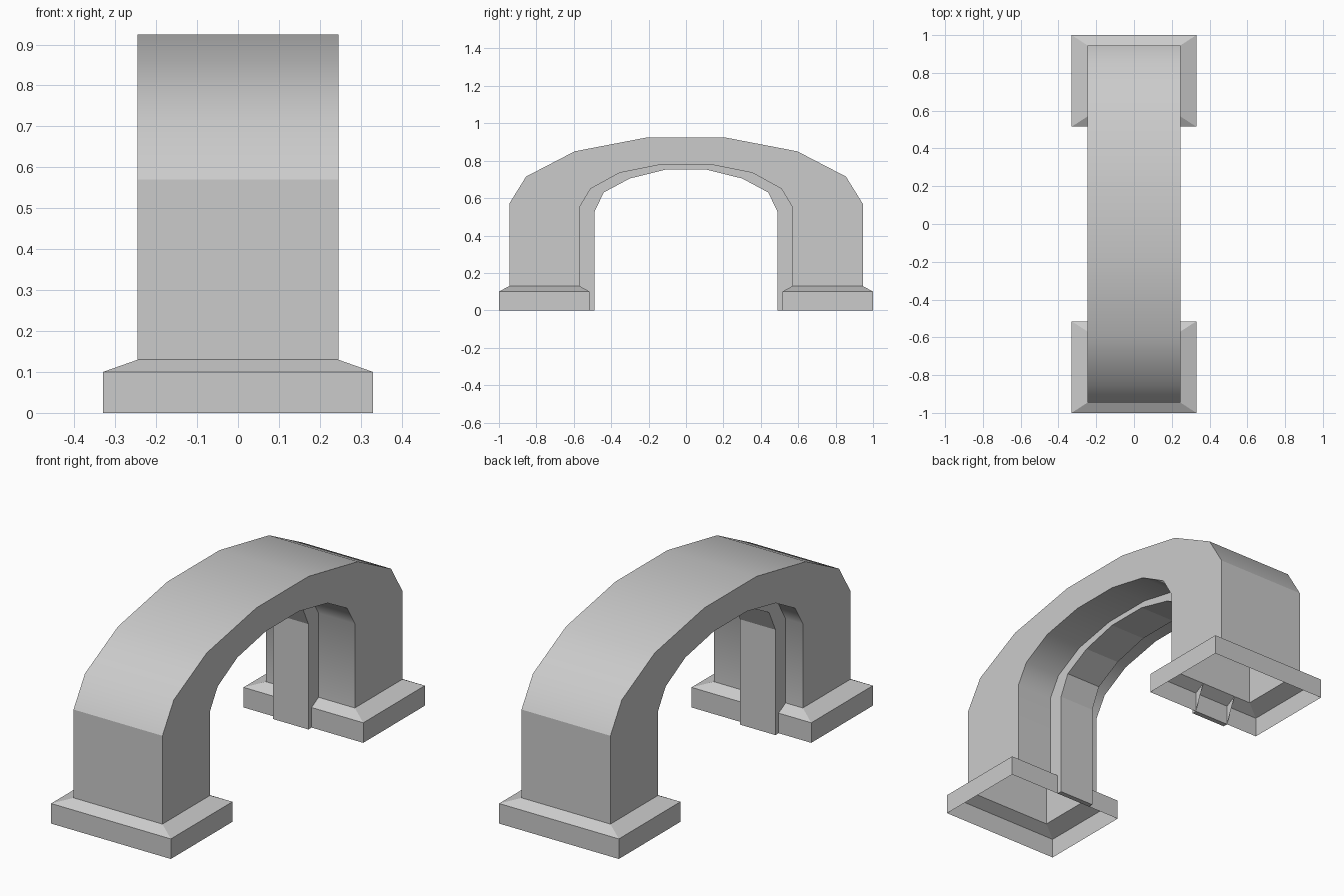
import bpy
import bmesh
from math import radians

cube = bpy.data.objects.get("Cube")
if cube:
    bpy.data.objects.remove(cube)

grey = bpy.data.materials.new("stone grey")
grey.use_nodes = True
colour = (0.6, 0.6, 0.6, 1)
grey.diffuse_color = colour
grey.node_tree.nodes["Principled BSDF"].inputs["Base Color"].default_value = colour

# Half profiles as (y, z), from the ground up to the crown
OUTER = [(0.945, 0.13), (0.945, 0.57), (0.855, 0.715), (0.595, 0.85), (0.205, 0.925)]
INNER = [(0.57, 0.13), (0.57, 0.55), (0.51, 0.65), (0.355, 0.735), (0.13, 0.78)]
RIB = [(0.49, 0), (0.49, 0.13), (0.49, 0.525), (0.44, 0.63), (0.30, 0.705), (0.11, 0.752)]
RIB_BACK = [(0.515, 0)] + INNER


def full(half):
    """Mirror a half profile to make the whole arch."""
    return [(-y, z) for y, z in half] + [(y, z) for y, z in reversed(half)]


def finish(name, bm, smooth=None):
    bmesh.ops.remove_doubles(bm, verts=bm.verts, dist=0.0005)
    mesh = bpy.data.meshes.new(name)
    bm.to_mesh(mesh)
    bm.free()
    mesh.materials.append(grey)
    obj = bpy.data.objects.new(name, mesh)
    bpy.context.collection.objects.link(obj)
    if smooth:
        bpy.ops.object.select_all(action="DESELECT")
        obj.select_set(True)
        bpy.context.view_layer.objects.active = obj
        bpy.ops.object.shade_smooth_by_angle(angle=radians(smooth))
    return obj


def band(name, top, under, x0, x1, show_top, smooth=None):
    """Sweep a strip between two profiles; its ends stay open."""
    bm = bmesh.new()

    def row(points, x):
        return [bm.verts.new((x, y, z)) for y, z in full(points)]

    ta, tb, ua, ub = row(top, x0), row(top, x1), row(under, x0), row(under, x1)
    pairs = [(ua, ub), (ta, ua), (ub, tb)]
    if show_top:
        pairs.append((tb, ta))
    for a, b in pairs:
        for i in range(len(a) - 1):
            bm.faces.new((a[i], b[i], b[i + 1], a[i + 1]))
    if not show_top:
        # Close the feet of the rib
        for i in (0, -1):
            f = bm.faces.new((ta[i], tb[i], ub[i], ua[i]))
            if f.calc_center_median().z > 0:
                f.normal_flip()
    bm.normal_update()
    if show_top:
        bmesh.ops.recalc_face_normals(bm, faces=bm.faces)
    return finish(name, bm, smooth)


# Hollow arch and the narrow rib along its underside
band("arch", OUTER, INNER, -0.245, 0.245, True, 31)
band("inner_rib", RIB_BACK, RIB, -0.15, 0.045, False)


# Hollow plinths: an upright skirt with a sloped shoulder
def plinth(name, side):
    bm = bmesh.new()
    rings = []
    for half, near, far, z in ((0.33, 0.515, 1, 0), (0.33, 0.515, 1, 0.1),
                               (0.245, 0.57, 0.945, 0.13)):
        corners = ((-half, near), (half, near), (half, far), (-half, far))
        rings.append([bm.verts.new((x, y * side, z)) for x, y in corners])
    for low, high in zip(rings, rings[1:]):
        for i in range(4):
            j = (i + 1) % 4
            quad = (low[i], low[j], high[j], high[i])
            bm.faces.new(quad if side > 0 else quad[::-1])
    finish(name, bm)


plinth("front_plinth", -1)
plinth("back_plinth", 1)
